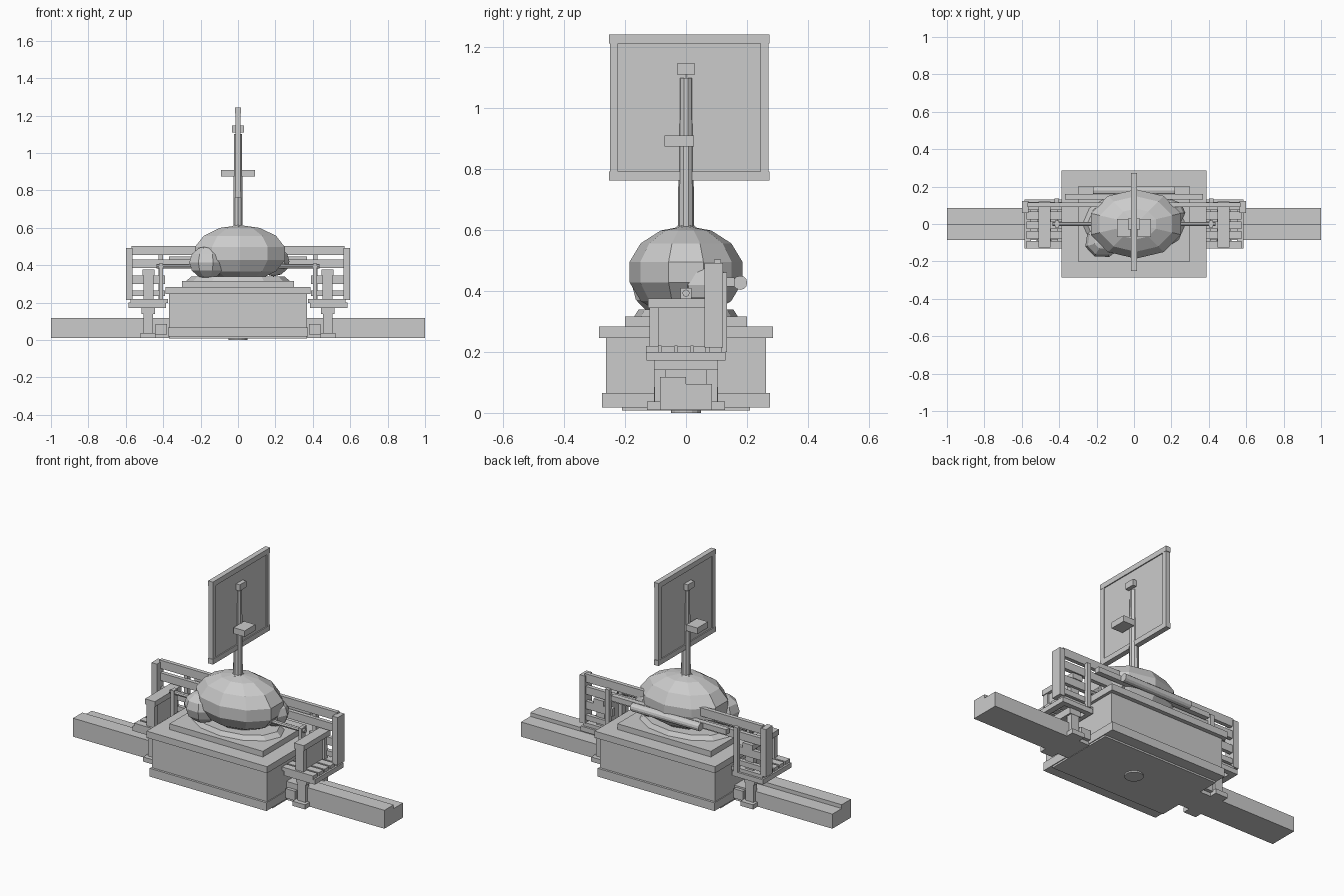
import bpy
from math import pi


def box(name, x0, x1, y0, y1, z0, z1):
    bpy.ops.mesh.primitive_cube_add(size=1, location=((x0 + x1) / 2, (y0 + y1) / 2, (z0 + z1) / 2))
    ob = bpy.context.object
    ob.name = name
    ob.scale = (x1 - x0, y1 - y0, z1 - z0)
    return ob


def pair(name, x0, x1, *rest):
    box(name + "_right", x0, x1, *rest)
    box(name + "_left", -x1, -x0, *rest)


def cyl(name, r0, r1, depth, loc, sides=12, rot=(0, 0, 0), scale=(1, 1, 1)):
    bpy.ops.mesh.primitive_cone_add(vertices=sides, radius1=r0, radius2=r1, depth=depth,
                                    location=loc, rotation=rot)
    ob = bpy.context.object
    ob.name = name
    ob.scale = scale
    return ob


def lobe(name, loc, scale, seg=10, rings=7, rot=0.0):
    bpy.ops.mesh.primitive_uv_sphere_add(segments=seg, ring_count=rings, radius=1,
                                         location=loc, rotation=(0, 0, rot))
    ob = bpy.context.object
    ob.name = name
    ob.scale = scale


# Curb strip and ground plate
box("curb_high", -1, 1, -0.085, 0.0, 0.01, 0.117)
box("curb_low", -1, 1, 0.0, 0.085, 0.01, 0.095)
box("ground_plate", -0.37, 0.37, -0.21, 0.21, 0.008, 0.025)
cyl("drain_disc", 0.05, 0.05, 0.012, (0, 0, 0.006), 16)

# Planter box
box("planter_base", -0.375, 0.375, -0.275, 0.275, 0.018, 0.066)
box("planter_body", -0.37, 0.37, -0.262, 0.262, 0.06, 0.25)
box("planter_rim", -0.387, 0.387, -0.286, 0.286, 0.245, 0.283)
box("soil_block", -0.3, 0.3, -0.2, 0.2, 0.28, 0.316)

# Bush with side lobes
cyl("bush_skirt", 0.275, 0.25, 0.024, (0, 0, 0.328), 12, scale=(1, 0.62, 1))
lobe("bush_main", (0.01, 0, 0.462), (0.26, 0.19, 0.152))
lobe("bush_lobe_front", (-0.16, -0.09, 0.415), (0.105, 0.09, 0.088), 8, 6, 0.3)
lobe("bush_lobe_side", (0.19, 0.06, 0.42), (0.085, 0.075, 0.08), 8, 6)
cyl("bush_tip", 0.07, 0.02, 0.04, (0, 0, 0.6), 6)

# Signpost with brackets
cyl("sign_pole", 0.027, 0.022, 0.52, (0, 0, 0.84), 10)
cyl("pole_end", 0.012, 0.012, 0.05, (0, 0, 1.11), 8)
box("pole_cap", -0.033, 0.033, -0.03, 0.03, 1.11, 1.146)
pair("sign_bracket", 0.02, 0.092, -0.07, 0.027, 0.875, 0.91)

# Sign panel with raised frame
box("sign_panel", -0.009, 0.009, -0.245, 0.27, 0.77, 1.235)
for i, z in enumerate((0.763, 1.212)):
    box(f"sign_frame_rail_{i}", -0.015, 0.015, -0.252, 0.274, z, z + 0.03)
for i, y in enumerate((-0.249, 0.244)):
    box(f"sign_frame_stile_{i}", -0.014, 0.014, y, y + 0.026, 0.78, 1.22)

# Bench seats: frame, slats, supports and feet
pair("seat_frame_front", 0.385, 0.585, -0.13, -0.1, 0.172, 0.2)
pair("seat_frame_back", 0.385, 0.585, 0.1, 0.13, 0.172, 0.2)
pair("seat_frame_end", 0.55, 0.585, -0.11, 0.11, 0.172, 0.2)
pair("seat_frame_inner", 0.385, 0.41, -0.11, 0.11, 0.172, 0.2)
for i in range(5):
    y = -0.132 + i * 0.052
    pair(f"seat_slat_{i}", 0.375, 0.575, y, y + 0.042, 0.198, 0.22)
pair("seat_cross_beam", 0.445, 0.515, -0.105, 0.105, 0.14, 0.18)
for tag, y in (("front", -0.103), ("back", 0.068)):
    pair("bench_leg_" + tag, 0.455, 0.505, y, y + 0.035, 0.03, 0.175)
    pair("bench_foot_" + tag, 0.44, 0.52, y - 0.025, y + 0.06, 0.01, 0.037)
pair("planter_bracket", 0.38, 0.44, -0.105, 0.105, 0.03, 0.085)

# Arm panels
pair("arm_top", 0.447, 0.51, -0.125, 0.12, 0.345, 0.376)
pair("arm_panel", 0.465, 0.493, -0.11, 0.1, 0.22, 0.35)
pair("arm_post_front", 0.452, 0.505, -0.12, -0.09, 0.22, 0.35)
pair("arm_post_back", 0.452, 0.505, 0.07, 0.1, 0.22, 0.35)

# Inner posts with rod running into the bush
pair("inner_post", 0.4, 0.422, -0.018, 0.018, 0.22, 0.41)
for s in (-1, 1):
    cyl("tie_rod", 0.012, 0.012, 0.23, (s * 0.32, 0, 0.393), 8, (0, pi / 2, 0))

# Shared backrest
pair("back_post", 0.563, 0.598, 0.06, 0.122, 0.215, 0.492)
for i, (z0, z1) in enumerate(((0.455, 0.503), (0.385, 0.43), (0.3, 0.345), (0.235, 0.265))):
    x1 = 0.57
    if i < 2:
        box(f"back_rail_{i}", -x1, x1, 0.092, 0.115, z0, z1)
    else:
        pair(f"back_rail_{i}", 0.39, x1, 0.092, 0.115, z0, z1)
pair("back_upright", 0.4, 0.425, 0.11, 0.135, 0.2, 0.46)
box("rear_bar", -0.37, 0.37, 0.13, 0.16, 0.415, 0.445)
cyl("rear_roll", 0.023, 0.023, 0.44, (0, 0.178, 0.427), 12, (0, pi / 2, 0))
